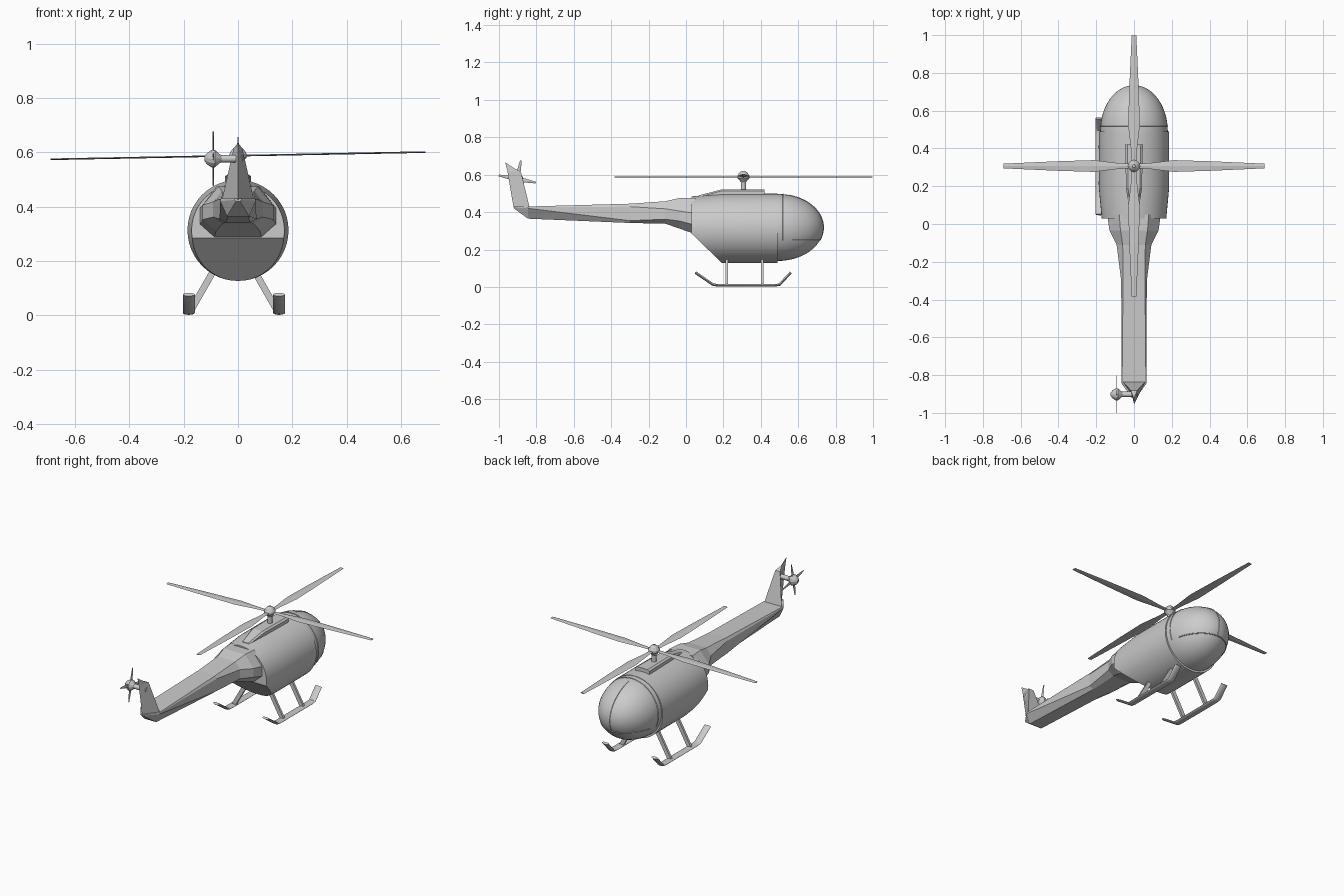
import bpy, bmesh
from math import sin, cos, pi, radians, sqrt
from mathutils import Matrix, Vector

if "Cube" in bpy.data.objects:
    bpy.data.objects.remove(bpy.data.objects["Cube"])


def make(name, bm, smooth=None):
    bmesh.ops.recalc_face_normals(bm, faces=bm.faces)
    me = bpy.data.meshes.new(name)
    bm.to_mesh(me)
    bm.free()
    ob = bpy.data.objects.new(name, me)
    bpy.context.collection.objects.link(ob)
    if smooth:
        bpy.ops.object.select_all(action='DESELECT')
        ob.select_set(True)
        bpy.context.view_layer.objects.active = ob
        bpy.ops.object.shade_smooth_by_angle(angle=radians(smooth))
    return ob


def loft(rings):
    """Skin a list of equal-length point rings and cap both ends."""
    bm = bmesh.new()
    vs = [[bm.verts.new(p) for p in r] for r in rings]
    n = len(vs[0])
    for a, b in zip(vs, vs[1:]):
        for i in range(n):
            j = (i + 1) % n
            bm.faces.new((a[i], a[j], b[j], b[i]))
    bm.faces.new(vs[0])
    bm.faces.new(vs[-1])
    return bm


def circle(r, y, z=0.0, n=48):
    return [(r * cos(2 * pi * i / n), y, z + r * sin(2 * pi * i / n)) for i in range(n)]


def lathe(name, profile, origin, axis, n=10, smooth=None):
    """Turned part: profile of (radius, height) along an axis."""
    bm = loft([[(r * cos(2 * pi * i / n), r * sin(2 * pi * i / n), h) for i in range(n)]
               for r, h in profile])
    ob = make(name, bm, smooth)
    ob.rotation_euler = Vector(axis).to_track_quat('Z', 'Y').to_euler()
    ob.location = origin
    return ob


CZ = 0.313

# Cabin: tapered barrel with its lower rear cut obliquely
bm = loft([circle(r, y, CZ) for y, r in ((0.03, 0.171), (0.19, 0.186), (0.49, 0.186))])
cut = bmesh.ops.bisect_plane(bm, geom=bm.verts[:] + bm.edges[:] + bm.faces[:],
                             plane_co=(0, 0.03, 0.285), plane_no=(0, -0.155, -0.16),
                             clear_outer=True)
bmesh.ops.contextual_create(bm, geom=[g for g in cut['geom_cut']
                                      if isinstance(g, bmesh.types.BMEdge)])
make("cabin", bm, 30)

# Nose canopy: half ellipsoid
NR, NL, NY, NZ = 0.179, 0.245, 0.49, 0.318
make("nose_canopy", loft([circle(NR * cos(t), NY + NL * sin(t), NZ)
                          for t in [pi / 2 * k / 14 * 0.995 for k in range(15)]]), 40)


def nose_y(x, z):
    return NY + NL * sqrt(max(0, 1 - (x * x + z * z) / NR ** 2))


# Window frames lying on the nose
def frame(name, pts):
    cu = bpy.data.curves.new(name, 'CURVE')
    cu.dimensions = '3D'
    cu.bevel_depth = 0.003
    cu.bevel_resolution = 1
    sp = cu.splines.new('POLY')
    sp.points.add(len(pts) - 1)
    for p, q in zip(sp.points, pts):
        p.co = (*q, 1)
    bpy.context.collection.objects.link(bpy.data.objects.new(name, cu))


def on_nose(x, z):
    return (x, nose_y(x, z), NZ + z)


frame("window_sill", [on_nose(0.155 * sin(a), -0.068) for a in
                      [pi / 2 * k / 12 for k in range(-12, 13)]])
frame("window_centre_bar", [on_nose(0, 0.173 - 0.241 * k / 16) for k in range(17)])
t = 0.12
frame("window_arch", [(NR * cos(t) * cos(a), NY + NL * sin(t), NZ + NR * cos(t) * sin(a))
                      for a in [radians(-23 + 226 * k / 30) for k in range(31)]])


# Tail boom: faceted sections (y, half width, top, bottom, top fraction, chine fraction)
def boom_ring(y, w, zt, zb, k, c):
    h = zt - zb
    half = [(k * w, zt), (w, zt - 0.9 * (1 - k) * h - 0.02 * h), (w, zt - c * h), (0.62 * w, zb)]
    return ([(x, y, z) for x, z in half] + [(-x, y, z) for x, z in reversed(half)])


make("tail_boom", loft([boom_ring(*s) for s in (
    (0.05, 0.142, 0.475, 0.282, 0.55, 0.75),
    (-0.035, 0.130, 0.475, 0.312, 0.55, 0.75),
    (-0.11, 0.092, 0.458, 0.338, 0.65, 0.80),
    (-0.30, 0.068, 0.445, 0.342, 0.85, 0.88),
    (-0.845, 0.065, 0.430, 0.365, 0.97, 0.15),
    (-0.92, 0.012, 0.430, 0.420, 0.97, 0.5))]))

# Tail fin: wedge with a sharp rear edge
make("tail_fin", loft([
    [(-0.06, -0.835, 0.42), (0.06, -0.835, 0.42), (0, -0.922, 0.425)],
    [(-0.016, -0.882, 0.615), (0.016, -0.882, 0.615), (0, -0.955, 0.62)],
    [(-0.003, -0.915, 0.632), (0.003, -0.915, 0.632), (0, -0.967, 0.667)]]))

# Engine cowl on the roof
make("engine_cowl", loft([
    [(-w, y, 0.46), (w, y, 0.46), (w, y, z - 0.008), (w * 0.75, y, z),
     (-w * 0.75, y, z), (-w, y, z - 0.008)]
    for y, w, z in ((0.07, 0.025, 0.49), (0.19, 0.042, 0.521), (0.42, 0.047, 0.521))]))


# Rotor blades: thin tapered planks
def rotor(name, length, width, thick, count, matrix):
    prof = [(0.02, 0.4), (0.12, 0.5), (0.31, 1.0), (0.6, 0.8), (1.0, 0.4)]
    for i in range(count):
        bm = loft([[(r * length, -w * width, 0), (r * length, 0, thick),
                    (r * length, w * width, 0), (r * length, 0, -thick)] for r, w in prof])
        bm.transform(matrix @ Matrix.Rotation(2 * pi * i / count, 4, 'Z'))
        make(f"{name}_{i + 1}", bm)


HUB = (0, 0.307, 0.588)
rotor("main_blade", 0.69, 0.031, 0.003, 4,
      Matrix.Translation(HUB) @ Matrix.Rotation(radians(-1.1), 4, 'Y'))
hub_profile = [(0.008, -0.036), (0.018, -0.022), (0.032, -0.006), (0.032, 0.006),
               (0.022, 0.022), (0.008, 0.033)]
lathe("rotor_mast", [(0.014, 0), (0.014, 0.09)], (0, 0.307, 0.50), (0, 0, 1), 16, 40)
lathe("rotor_hub", hub_profile, HUB, (0, 0, 1), 12)

# Tail rotor on the left of the fin
TAIL = (-0.091, -0.902, 0.577)
rotor("tail_blade", 0.101, 0.011, 0.002, 4,
      Matrix.Translation(TAIL) @ Matrix.Rotation(radians(-11), 4, 'X')
      @ Matrix.Rotation(pi / 2, 4, 'Y'))
lathe("tail_rotor_shaft", [(0.014, 0), (0.014, 0.11)], TAIL, (1, 0, 0), 12, 40)
lathe("tail_rotor_hub", hub_profile, TAIL, (-1, 0, 0), 12)

# Landing skids and struts
path = [(0.05, 0.077), (0.145, 0.012), (0.17, 0.009), (0.475, 0.009), (0.50, 0.012), (0.56, 0.077)]
for side, label in ((-1, "left"), (1, "right")):
    cx = -0.015 + side * 0.166
    rings = []
    for i, (y, z) in enumerate(path):
        a, b = path[max(i - 1, 0)], path[min(i + 1, len(path) - 1)]
        d = Vector((b[0] - a[0], b[1] - a[1])).normalized()
        rings.append([(cx + 0.022 * cos(q), y - d.y * 0.007 * sin(q), z + d.x * 0.007 * sin(q))
                      for q in [2 * pi * k / 12 for k in range(12)]])
    make(f"{label}_skid", loft(rings), 40)
    for n, y in (("rear", 0.217), ("front", 0.408)):
        top = -0.015 + side * 0.072
        make(f"{label}_{n}_strut", loft([
            [(x - 0.014, y - 0.007, z), (x + 0.014, y - 0.007, z),
             (x + 0.014, y + 0.007, z), (x - 0.014, y + 0.007, z)]
            for x, z in ((cx - side * 0.004, 0.012), (top, 0.17))]))
